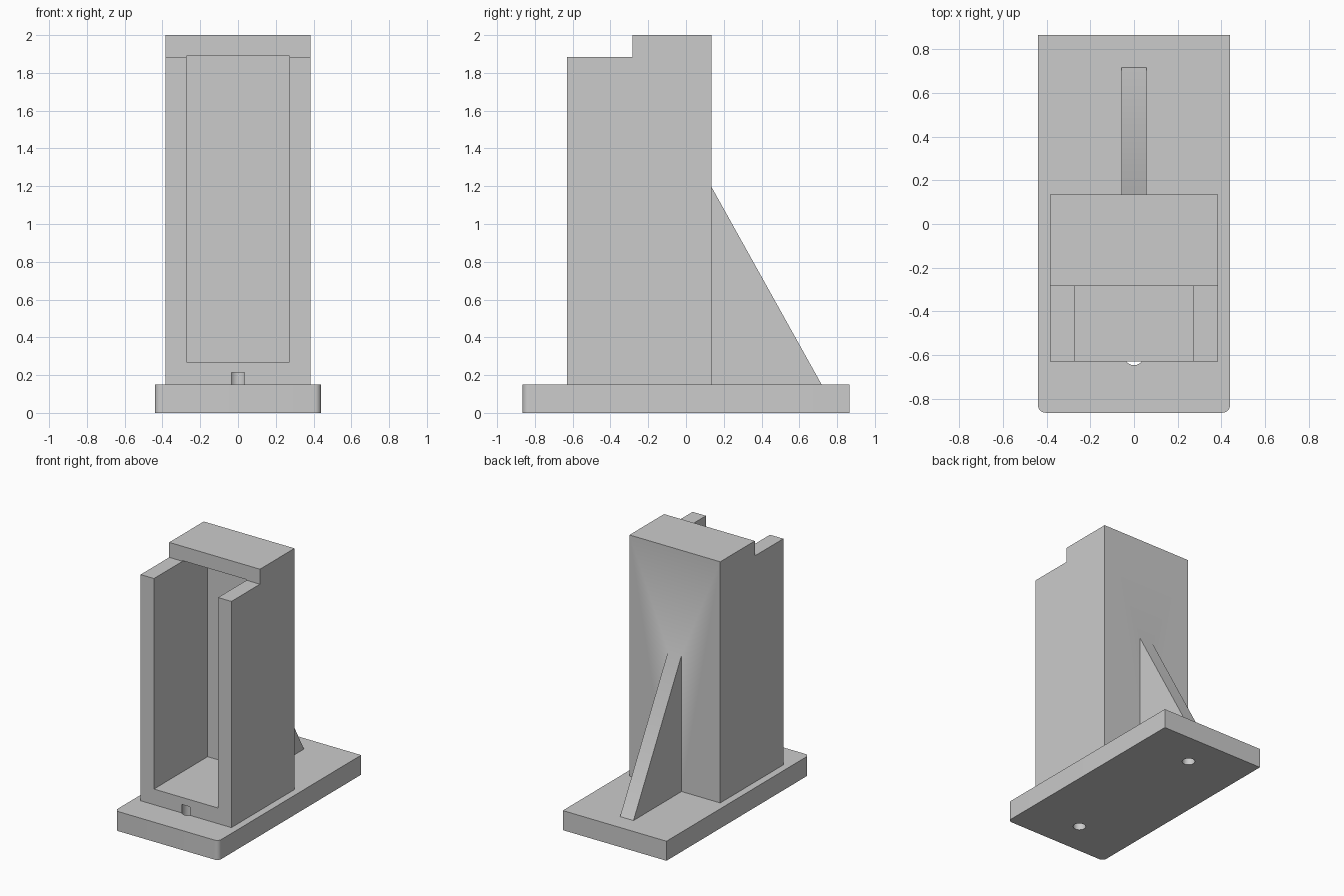
import bpy, bmesh, math
from mathutils import Vector

if "Cube" in bpy.data.objects:
    bpy.data.objects.remove(bpy.data.objects["Cube"])


def extrude_profile(name, pts, vec):
    """Solid made by sweeping a closed 3D outline along vec."""
    bm = bmesh.new()
    face = bm.faces.new([bm.verts.new(p) for p in pts])
    moved = bmesh.ops.extrude_face_region(bm, geom=[face])["geom"]
    verts = [g for g in moved if isinstance(g, bmesh.types.BMVert)]
    bmesh.ops.translate(bm, vec=Vector(vec), verts=verts)
    bmesh.ops.recalc_face_normals(bm, faces=bm.faces)
    me = bpy.data.meshes.new(name)
    bm.to_mesh(me)
    bm.free()
    ob = bpy.data.objects.new(name, me)
    bpy.context.collection.objects.link(ob)
    return ob


def side_profile(name, yz, half_width):
    """Side outline (y, z) swept symmetrically across x."""
    return extrude_profile(name, [(-half_width, y, z) for y, z in yz],
                           (2 * half_width, 0, 0))


def combine(target, other, operation):
    """Apply a boolean and discard the helper."""
    other.hide_render = True
    mod = target.modifiers.new(operation, "BOOLEAN")
    mod.object, mod.operation, mod.solver = other, operation, "EXACT"
    bpy.context.view_layer.objects.active = target
    bpy.ops.object.modifier_apply(modifier=mod.name)
    bpy.data.objects.remove(other, do_unlink=True)


# base plate with rounded front corners
W, L, R, BASE = 0.44, 0.865, 0.035, 0.15
outline = [(W, L, 0), (-W, L, 0)]
for cx, start in ((-W + R, 180), (W - R, 270)):
    for i in range(9):
        a = math.radians(start + 90 * i / 8)
        outline.append((cx + R * math.cos(a), -L + R + R * math.sin(a), 0))
stand = extrude_profile("upright_stand", outline, (0, 0, BASE))

# tall column with stepped top
column = side_profile("column", [(-0.63, 0.08), (0.135, 0.08), (0.135, 2.0),
                                 (-0.284, 2.0), (-0.284, 1.885), (-0.63, 1.885)], 0.385)
combine(stand, column, "UNION")

# triangular rear rib
rib = side_profile("rear_rib", [(0.08, 0.1), (0.718, 0.1), (0.718, BASE),
                                (0.135, 1.196), (0.08, 1.196)], 0.057)
combine(stand, rib, "UNION")

# front cavity
cavity = side_profile("cavity_cutter", [(-0.75, 0.27), (0.02, 0.27),
                                        (0.02, 1.89), (-0.75, 1.89)], 0.272)
combine(stand, cavity, "DIFFERENCE")

# blind mounting holes from below
for y in (-0.602, 0.602):
    ring = [(0.045 * math.cos(math.tau * i / 32), y + 0.045 * math.sin(math.tau * i / 32), -0.1)
            for i in range(32)]
    hole = extrude_profile("hole_cutter", ring, (0, 0, 0.315))
    combine(stand, hole, "DIFFERENCE")

# smooth only the curved faces
bpy.ops.object.select_all(action="DESELECT")
stand.select_set(True)
bpy.context.view_layer.objects.active = stand
bpy.ops.object.shade_smooth_by_angle(angle=math.radians(30))
